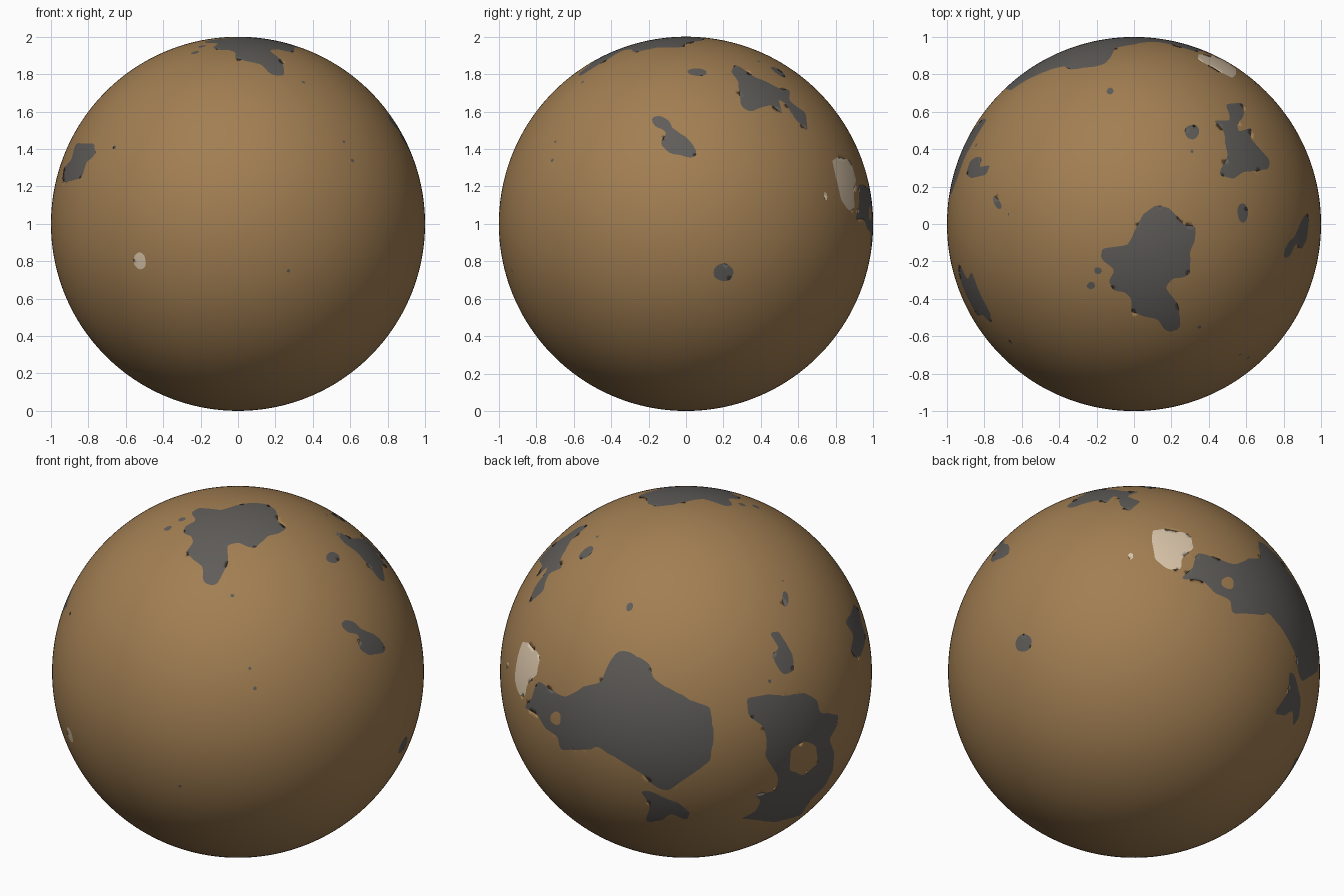
import bpy, bmesh, math
from mathutils import Vector

if "Cube" in bpy.data.objects:
    bpy.data.objects.remove(bpy.data.objects["Cube"])


def material(name, rgb):
    m = bpy.data.materials.new(name)
    m.diffuse_color = (*rgb, 1)
    m.use_nodes = True
    m.node_tree.nodes["Principled BSDF"].inputs["Base Color"].default_value = m.diffuse_color
    return m


BROWN, GREY, CREAM = 0, 1, 2
mats = [material("brown_ground", (0.36, 0.21, 0.085)),
        material("dark_grey_patch", (0.115, 0.108, 0.10)),
        material("cream_patch", (0.70, 0.56, 0.40))]


def view(azimuth, elevation):
    """Right, up and toward-viewer axes; azimuth 0 is the front, 90 the right side."""
    a, e = math.radians(azimuth), math.radians(elevation)
    toward = Vector((math.sin(a) * math.cos(e), -math.cos(a) * math.cos(e), math.sin(e)))
    right = Vector((math.cos(a), math.sin(a), 0))
    return right, toward.cross(right), toward


FRONT, SIDE, TOP = view(0, 0), view(90, 0), view(0, 90)
FRONT_RIGHT, BACK_LEFT, BACK_LOW = view(35, 25), view(215, 25), view(140, -30)

# Ball
bm = bmesh.new()
bmesh.ops.create_icosphere(bm, subdivisions=7, radius=1)
faces = [(f, f.calc_center_median().normalized()) for f in bm.faces]


def inside(x, y, pts):
    hit = False
    for (x1, y1), (x2, y2) in zip(pts, pts[1:] + pts[:1]):
        if (y1 > y) != (y2 > y) and x < x1 + (y - y1) * (x2 - x1) / (y2 - y1):
            hit = not hit
    return hit


def patch(axes, colour, pts):
    """Colour the faces inside an outline seen along one view direction."""
    right, up, toward = axes
    x0, x1 = min(p[0] for p in pts), max(p[0] for p in pts)
    y0, y1 = min(p[1] for p in pts), max(p[1] for p in pts)
    for f, c in faces:
        x = c.dot(right)
        if x0 < x < x1:
            y = c.dot(up)
            if y0 < y < y1 and c.dot(toward) > 0 and inside(x, y, pts):
                f.material_index = colour


def spot(axes, colour, x, y, rx, ry=None):
    ry = ry or rx
    ring = [math.tau * i / 12 for i in range(12)]
    patch(axes, colour, [(x + rx * math.cos(t), y + ry * math.sin(t)) for t in ring])


# Patch on the top
patch(TOP, GREY, [(.04, .04), (.12, .10), (.19, .09), (.27, -.01), (.33, -.01), (.33, -.08),
                  (.30, -.15), (.30, -.26), (.26, -.29), (.20, -.29), (.17, -.34), (.24, -.44),
                  (.25, -.56), (.17, -.58), (.13, -.51), (-.02, -.47), (-.01, -.41), (-.05, -.36),
                  (-.11, -.36), (-.14, -.30), (-.10, -.25), (-.18, -.18), (-.17, -.13), (-.03, -.11)])

# Patch on the upper right back
patch(TOP, GREY, [(.49, .64), (.58, .65), (.59, .58), (.55, .53), (.56, .49), (.63, .52),
                  (.62, .46), (.73, .34), (.72, .29), (.58, .28), (.54, .24), (.45, .26),
                  (.50, .36), (.48, .50), (.43, .55), (.52, .55)])

# Patches on the right side
patch(SIDE, GREY, [(-.18, .57), (-.14, .58), (-.09, .55), (-.07, .51), (.02, .45), (.06, .38),
                   (.04, .35), (-.09, .38), (-.14, .43), (-.10, .49), (-.18, .53)])
spot(SIDE, GREY, .20, -.26, .055, .05)
spot(TOP, GREY, .58, .06, .028, .06)

# Patch on the front left
patch(FRONT, GREY, [(-.87, .43), (-.77, .43), (-.76, .37), (-.81, .33), (-.83, .25),
                    (-.92, .22), (-.94, .23), (-.93, .30), (-.89, .34)])

# Large patch on the back
patch(BACK_LEFT, GREY, [(-.36, .12), (-.29, .10), (-.19, .04), (-.18, -.04), (.04, -.16), (.13, -.19),
                        (.15, -.34), (.13, -.48), (.02, -.56), (-.10, -.64), (-.17, -.62), (-.22, -.56),
                        (-.48, -.40), (-.52, -.42), (-.68, -.42), (-.69, -.35), (-.76, -.30),
                        (-.80, -.23), (-.87, -.19), (-.83, -.14), (-.80, -.05), (-.65, -.14),
                        (-.55, -.08), (-.46, -.06), (-.41, .06)])
spot(BACK_LEFT, BROWN, -.70, -.25, .03, .04)

# Small patch under the large one
patch(BACK_LEFT, GREY, [(-.25, -.64), (-.19, -.64), (-.11, -.68), (-.03, -.71), (.02, -.76),
                        (.01, -.80), (-.09, -.76), (-.13, -.80), (-.22, -.81), (-.19, -.72)])

# Patch on the left with a hole
patch(BACK_LEFT, GREY, [(.33, -.14), (.43, -.12), (.53, -.13), (.64, -.11), (.71, -.16), (.72, -.22),
                        (.82, -.23), (.81, -.30), (.77, -.36), (.80, -.43), (.79, -.53), (.75, -.61),
                        (.66, -.70), (.62, -.77), (.48, -.81), (.30, -.79), (.38, -.75), (.40, -.69),
                        (.36, -.66), (.48, -.64), (.50, -.57), (.42, -.45), (.44, -.38),
                        (.41, -.29), (.33, -.23)])
patch(BACK_LEFT, BROWN, [(.56, -.42), (.64, -.37), (.70, -.40), (.71, -.49), (.63, -.56), (.56, -.53)])

# Small patches above it
patch(BACK_LEFT, GREY, [(.45, .21), (.50, .22), (.54, .15), (.58, .08), (.58, 0), (.53, -.02),
                        (.49, .03), (.46, .09), (.50, .13)])
spot(BACK_LEFT, GREY, .535, .39, .018, .05)
spot(BACK_LEFT, GREY, .52, .49, .014)
spot(BACK_LEFT, GREY, .45, -.05, .014)

# Small grey spots
for x, y, r in [(-.19, -.25, .025), (-.23, -.33, .024), (.35, -.55, .017),
                (-.13, .71, .022), (.31, .49, .042), (.31, .39, .014)]:
    spot(TOP, GREY, x, y, r)
for x, y in [(.065, .02), (.09, -.09)]:
    spot(FRONT_RIGHT, GREY, x, y, .015)
spot(FRONT, GREY, .27, -.25, .016)
spot(FRONT, GREY, -.66, .41, .012)

# Cream patches
patch(BACK_LOW, CREAM, [(.10, .76), (.17, .77), (.30, .74), (.32, .67), (.26, .61), (.25, .55),
                        (.18, .55), (.11, .61), (.10, .69)])
spot(BACK_LOW, CREAM, -.015, .625, .015, .024)
spot(FRONT, CREAM, -.525, -.20, .035, .05)

# Smooth the patch borders along the ball
border = {}
for e in bm.edges:
    a, b = e.link_faces
    if a.material_index != b.material_index:
        for v in e.verts:
            border.setdefault(v, []).append(e.other_vert(v))
for _ in range(2):
    moved = {v: (v.co + sum((n.co for n in near), Vector()) / len(near)).normalized()
             for v, near in border.items()}
    for v, co in moved.items():
        v.co = co

for f in bm.faces:
    f.smooth = True
bmesh.ops.translate(bm, verts=bm.verts, vec=(0, 0, 1))
mesh = bpy.data.meshes.new("ball")
bm.to_mesh(mesh)
bm.free()
for m in mats:
    mesh.materials.append(m)
bpy.context.collection.objects.link(bpy.data.objects.new("ball", mesh))
